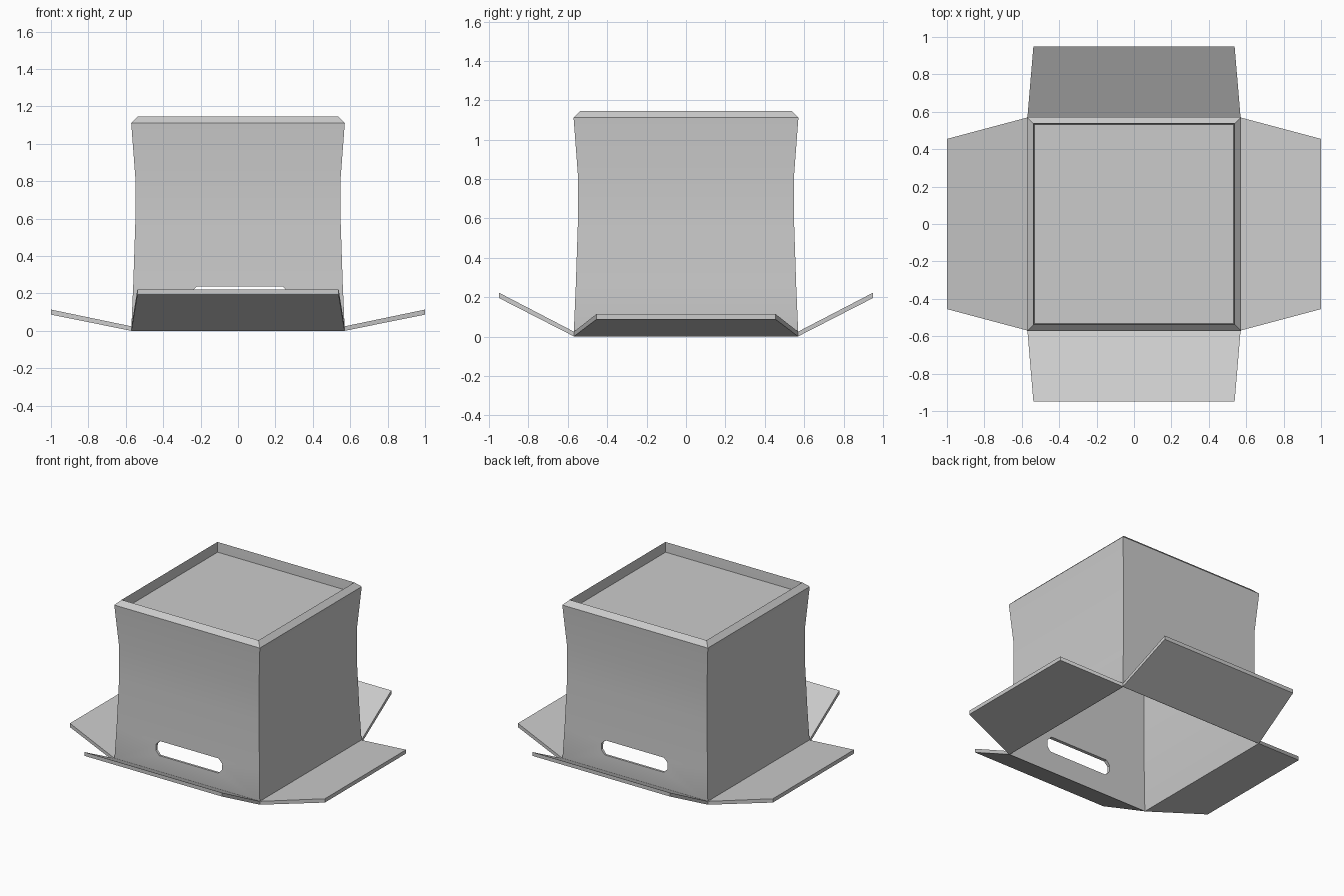
import bpy, bmesh
from math import pi
from mathutils import Matrix

if "Cube" in bpy.data.objects:
    bpy.data.objects.remove(bpy.data.objects["Cube"])


def make_object(name, bm):
    bmesh.ops.recalc_face_normals(bm, faces=bm.faces)
    mesh = bpy.data.meshes.new(name)
    bm.to_mesh(mesh)
    bm.free()
    obj = bpy.data.objects.new(name, mesh)
    bpy.context.collection.objects.link(obj)
    return obj


# Waisted box walls: closed (half width, height) section swept round a square
profile = [(0.57, 0.022), (0.56, 0.25), (0.549, 0.58), (0.549, 0.82), (0.571, 1.112),
           (0.537, 1.145), (0.533, 1.075), (0.524, 0.82), (0.524, 0.58),
           (0.535, 0.25), (0.566, 0.0)]
bm = bmesh.new()
rings = [[bm.verts.new((sx * r, sy * r, z))
          for sx, sy in ((-1, -1), (1, -1), (1, 1), (-1, 1))] for r, z in profile]
for i, a in enumerate(rings):
    b = rings[(i + 1) % len(rings)]
    for k in range(4):
        n = (k + 1) % 4
        bm.faces.new((a[k], a[n], b[n], b[k]))
walls = make_object("box_walls", bm)

# Hand-hold slots through front and back: octagonal bar cutter
x0, x1, z0, z1, c = -0.25, 0.27, 0.135, 0.237, 0.03
outline = [(x0 + c, z0), (x1 - c, z0), (x1, z0 + c), (x1, z1 - c),
           (x1 - c, z1), (x0 + c, z1), (x0, z1 - c), (x0, z0 + c)]
bm = bmesh.new()
face = bm.faces.new([bm.verts.new((x, -0.8, z)) for x, z in outline])
ext = bmesh.ops.extrude_face_region(bm, geom=[face])
bmesh.ops.translate(bm, vec=(0, 1.6, 0),
                    verts=[g for g in ext["geom"] if isinstance(g, bmesh.types.BMVert)])
cutter = make_object("slot_cutter", bm)
cutter.hide_render = True
mod = walls.modifiers.new("slots", "BOOLEAN")
mod.object = cutter
mod.operation = "DIFFERENCE"
mod.solver = "EXACT"
bpy.context.view_layer.objects.active = walls
walls.select_set(True)
bpy.ops.object.modifier_apply(modifier=mod.name)
bpy.data.objects.remove(cutter)
bpy.ops.object.shade_smooth_by_angle(angle=0.3)

# Recessed closed panel near the top
bm = bmesh.new()
bmesh.ops.create_cube(bm, size=1, matrix=Matrix.Translation((0, 0, 1.062)) @
                      Matrix.Diagonal((1.07, 1.07, 0.026, 1)))
make_object("box_panel", bm)


# Tapered flaps hinged on the bottom edges
def flap(name, angle, reach, half_tip, tip_low, tip_high):
    bm = bmesh.new()
    low = [(0.568, -0.57, 0), (reach, -half_tip, tip_low),
           (reach, half_tip, tip_low), (0.568, 0.57, 0)]
    tops = (0.024, tip_high, tip_high, 0.024)
    bot = [bm.verts.new(p) for p in low]
    top = [bm.verts.new((p[0], p[1], z)) for p, z in zip(low, tops)]
    bm.faces.new(bot)
    bm.faces.new(top)
    for k in range(4):
        n = (k + 1) % 4
        bm.faces.new((bot[k], bot[n], top[n], top[k]))
    bm.transform(Matrix.Rotation(angle, 4, "Z"))
    make_object(name, bm)


flap("right_flap", 0, 1.0, 0.455, 0.087, 0.114)
flap("left_flap", pi, 1.0, 0.455, 0.087, 0.114)
flap("back_flap", pi / 2, 0.949, 0.538, 0.195, 0.222)
flap("front_flap", -pi / 2, 0.949, 0.538, 0.195, 0.222)
